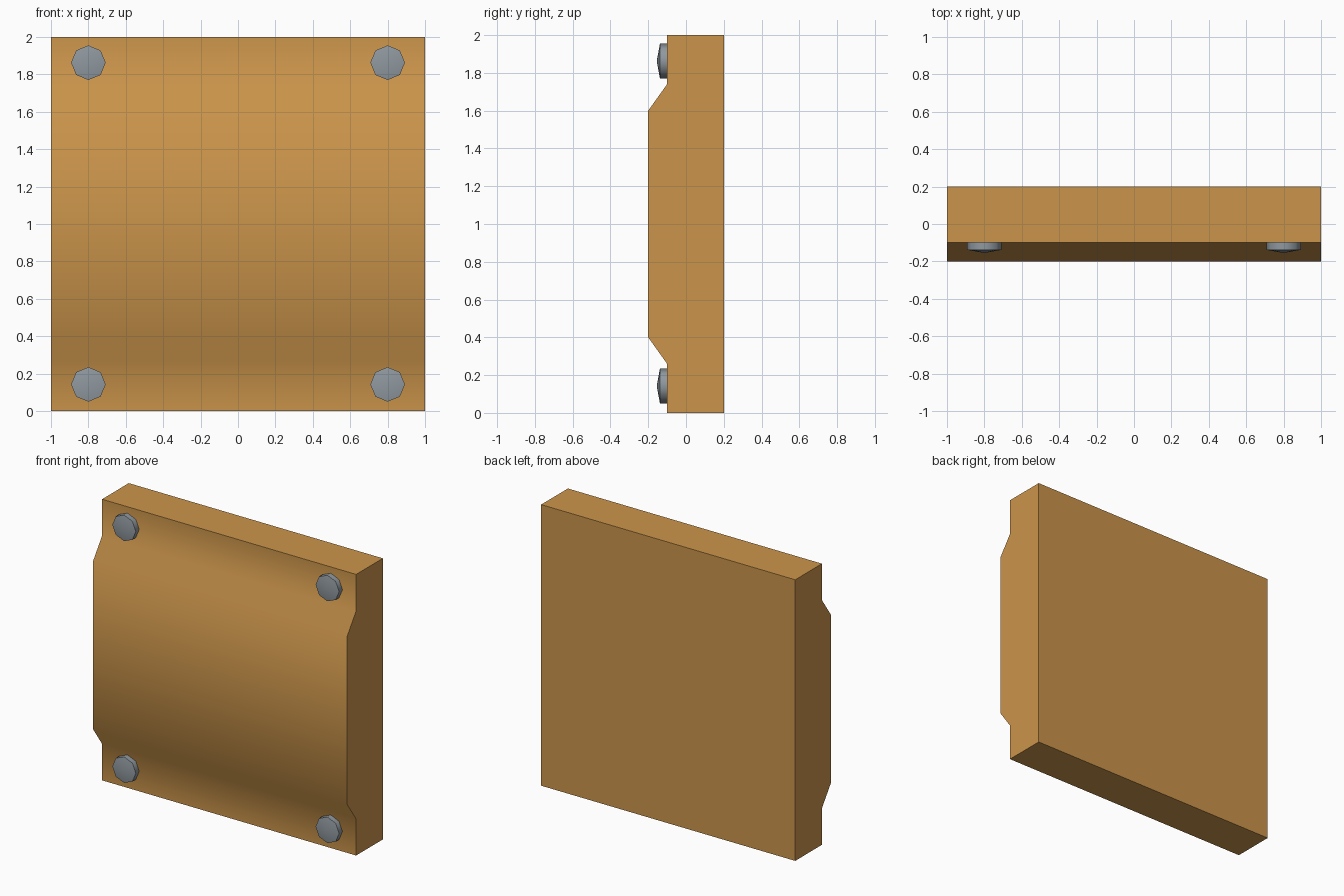
import bpy, bmesh, math

if "Cube" in bpy.data.objects:
    bpy.data.objects.remove(bpy.data.objects["Cube"])


def material(name, rgb):
    m = bpy.data.materials.new(name)
    m.diffuse_color = (*rgb, 1)
    m.use_nodes = True
    m.node_tree.nodes["Principled BSDF"].inputs["Base Color"].default_value = m.diffuse_color
    return m


def make_object(name, bm, mat, angle):
    bmesh.ops.recalc_face_normals(bm, faces=bm.faces)
    me = bpy.data.meshes.new(name)
    bm.to_mesh(me)
    bm.free()
    me.materials.append(mat)
    ob = bpy.data.objects.new(name, me)
    bpy.context.collection.objects.link(ob)
    bpy.ops.object.select_all(action='DESELECT')
    ob.select_set(True)
    bpy.context.view_layer.objects.active = ob
    bpy.ops.object.shade_smooth_by_angle(angle=math.radians(angle))
    return ob


ochre = material("ochre panel", (0.60, 0.30, 0.07))
steel = material("grey steel", (0.28, 0.32, 0.35))

# Panel: side profile (y, z) extruded across x, softly shaded raised front
profile = [(0.2, 0), (0.2, 2), (-0.1, 2), (-0.1, 1.74),
           (-0.2, 1.6), (-0.2, 0.4), (-0.1, 0.26), (-0.1, 0)]
bm = bmesh.new()
face = bm.faces.new([bm.verts.new((-1, y, z)) for y, z in profile])
ext = bmesh.ops.extrude_face_region(bm, geom=[face], use_keep_orig=True)
moved = [v for v in ext["geom"] if isinstance(v, bmesh.types.BMVert)]
bmesh.ops.translate(bm, verts=moved, vec=(2, 0, 0))
make_object("panel", bm, ochre, 45)


# Bolts: eight-sided heads with a shallow pointed cap
def bolt(name, x, z, sides=8, r=0.0925):
    bm = bmesh.new()
    rings = [[bm.verts.new((x + r * math.cos(i * math.tau / sides), y,
                            z + r * math.sin(i * math.tau / sides)))
              for i in range(sides)] for y in (-0.1, -0.138)]
    tip = bm.verts.new((x, -0.155, z))
    for i in range(sides):
        j = (i + 1) % sides
        bm.faces.new((rings[0][i], rings[0][j], rings[1][j], rings[1][i]))
        bm.faces.new((rings[1][i], rings[1][j], tip))
    make_object(name, bm, steel, 50)


for side, x in (("left", -0.8), ("right", 0.8)):
    for level, z in (("lower", 0.1425), ("upper", 1.8625)):
        bolt(f"{level}_{side}_bolt", x, z)
